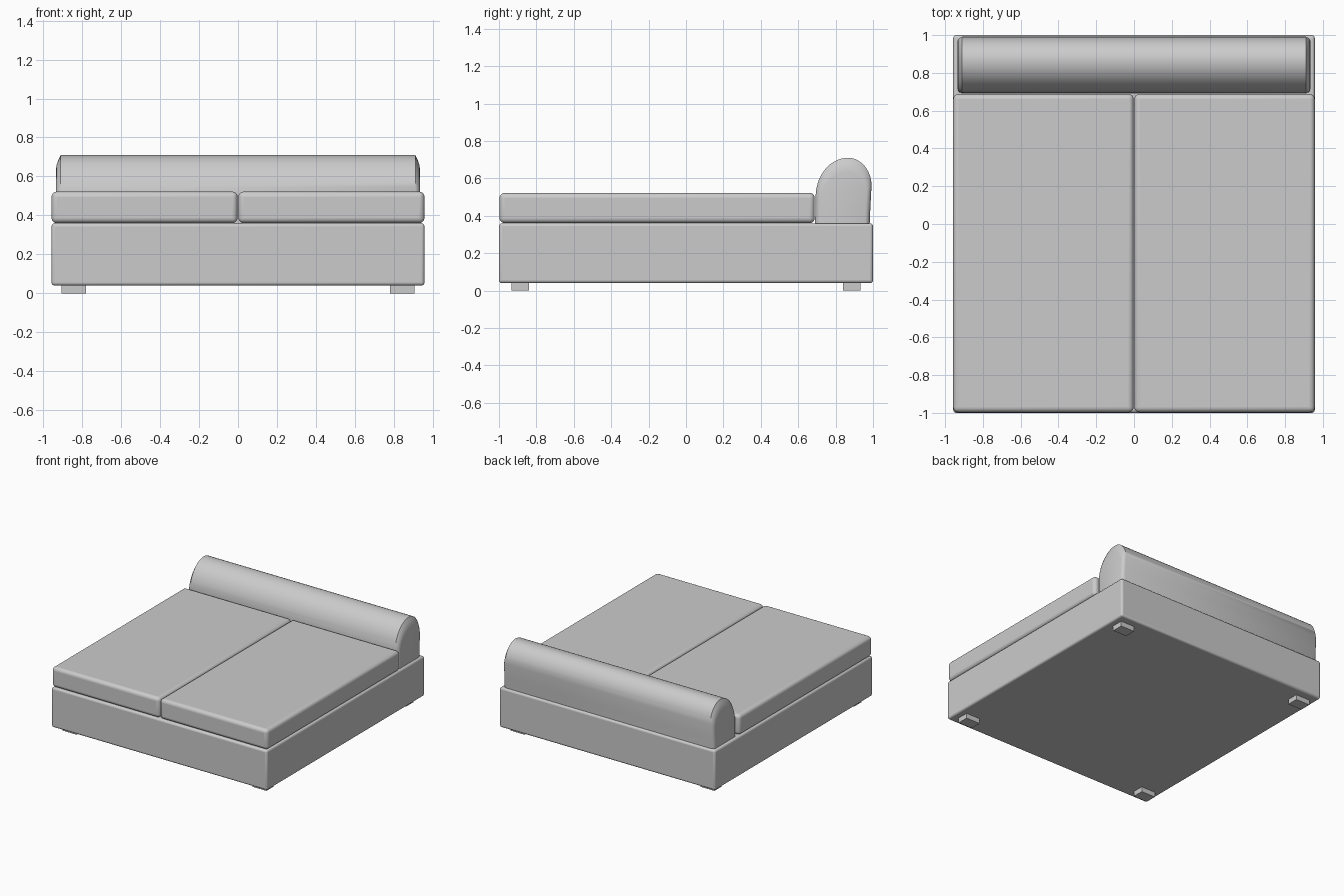
import bpy, bmesh
from math import sin, cos, pi, radians

if "Cube" in bpy.data.objects:
    bpy.data.objects.remove(bpy.data.objects["Cube"])


def finish(obj, angle=40):
    bpy.ops.object.select_all(action='DESELECT')
    obj.select_set(True)
    bpy.context.view_layer.objects.active = obj
    bpy.ops.object.shade_smooth_by_angle(angle=radians(angle))


def box(name, lo, hi, bevel=0.0, segments=4):
    bpy.ops.mesh.primitive_cube_add(size=1, location=[(a + b) / 2 for a, b in zip(lo, hi)])
    obj = bpy.context.object
    obj.name = name
    obj.scale = [b - a for a, b in zip(lo, hi)]
    bpy.ops.object.transform_apply(location=False, rotation=False, scale=True)
    if bevel:
        mod = obj.modifiers.new("rounded_edges", 'BEVEL')
        mod.width = bevel
        mod.segments = segments
        finish(obj)
    return obj


# Upholstered base
box("bed_base", (-0.957, -1.0, 0.04), (0.957, 1.0, 0.36), 0.016)

# Two mattresses and four feet, mirrored across x
for side, s in (("left", -1), ("right", 1)):
    xs = sorted((s * 0.002, s * 0.957))
    box(side + "_mattress", (xs[0], -0.997, 0.361), (xs[1], 0.688, 0.522), 0.027, 5)
    xf = sorted((s * 0.78, s * 0.905))
    for end, e in (("front", -1), ("back", 1)):
        yf = sorted((e * 0.84, e * 0.932))
        box(f"{end}_{side}_foot", (xf[0], yf[0], 0.0), (xf[1], yf[1], 0.045))

# Bolster cross-section (y, z): slightly lopsided arch, higher shoulder at the back
N = 14
profile = [(0.690, 0.355), (0.692, 0.43)]
profile += [(0.866 - 0.173 * cos(t), 0.50 + 0.21 * sin(t))
            for t in (pi / 2 * i / N for i in range(N))]
profile += [(0.866 + 0.126 * sin(t), 0.56 + 0.15 * cos(t))
            for t in (pi / 2 * i / N for i in range(N + 1))]
profile += [(0.986, 0.45), (0.982, 0.355)]

# Cross-sections along x: (x, width scale, height scale), ends puffed out
half = [(0.91, 1.0, 1.0), (0.922, 0.96, 0.93), (0.931, 0.90, 0.86), (0.935, 0.82, 0.78)]
sections = [(-x, w, h) for x, w, h in reversed(half)] + half
bm = bmesh.new()
rings = [[bm.verts.new((x, 0.842 + (y - 0.842) * w, 0.355 + (z - 0.355) * h))
          for y, z in profile] for x, w, h in sections]
n = len(profile)
for a, b in zip(rings, rings[1:]):
    for i in range(n):
        j = (i + 1) % n
        bm.faces.new((a[i], a[j], b[j], b[i]))
bm.faces.new(rings[0])
bm.faces.new(rings[-1])
bmesh.ops.recalc_face_normals(bm, faces=bm.faces)
mesh = bpy.data.meshes.new("bolster")
bm.to_mesh(mesh)
bm.free()
bolster = bpy.data.objects.new("bolster", mesh)
bpy.context.collection.objects.link(bolster)
finish(bolster, 35)
